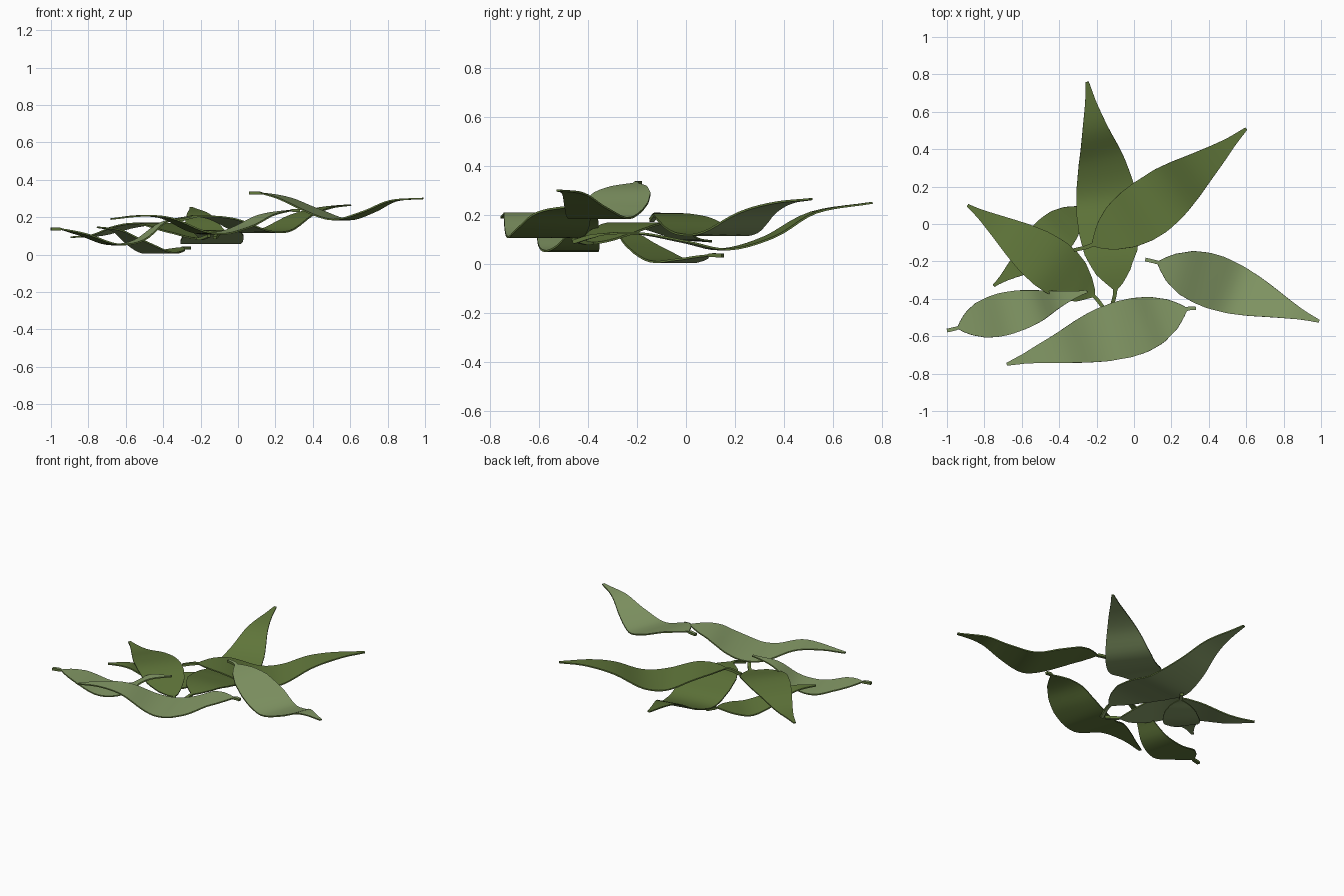
import bpy, bmesh, math
from mathutils import Vector

if "Cube" in bpy.data.objects:
    bpy.data.objects.remove(bpy.data.objects["Cube"])


def material(name, rgb):
    m = bpy.data.materials.new(name)
    m.diffuse_color = (*rgb, 1)
    m.use_nodes = True
    m.node_tree.nodes["Principled BSDF"].inputs["Base Color"].default_value = m.diffuse_color
    return m


TOP = material("leaf top green", (0.115, 0.178, 0.042))
UNDER = material("leaf underside green", (0.235, 0.325, 0.135))

# Relative half width of the blade, from its base to its pointed tip
PROFILE = [(0, .07), (.03, .28), (.08, .55), (.17, .84), (.27, .97), (.36, 1), (.48, .92),
           (.6, .74), (.75, .46), (.9, .18), (1, .05)]


def width_at(t):
    for (a, wa), (b, wb) in zip(PROFILE, PROFILE[1:]):
        if t <= b:
            return wa + (wb - wa) * (t - a) / (b - a)
    return PROFILE[-1][1]


def spline(points, n=5):
    """Smooth path through the points; also returns the sample where the blade starts."""
    p = [Vector(q) for q in points]
    p = [2 * p[0] - p[1]] + p + [2 * p[-1] - p[-2]]
    out = []
    for i in range(1, len(p) - 2):
        a, b, c, d = p[i - 1:i + 3]
        for k in range(n):
            t = k / n
            out.append(.5 * (2 * b + (c - a) * t + (2 * a - 5 * b + 4 * c - d) * t * t
                             + (3 * b - a - 3 * c + d) * t ** 3))
    return out + [p[-2]], n


def leaf(name, points, half, flipped=False):
    path, start = spline(points)
    # arc length along the blade only
    run = [0.0]
    for a, b in zip(path, path[1:]):
        run.append(run[-1] + (b - a).length)
    blade = run[-1] - run[start]
    bm = bmesh.new()
    cols = (-1, -.5, 0, .5, 1)
    rows = []
    for i, c in enumerate(path):
        tangent = (path[min(i + 1, len(path) - 1)] - path[max(i - 1, 0)]).normalized()
        side = Vector((-tangent.y, tangent.x, 0)).normalized()
        normal = tangent.cross(side)
        if i < start:                       # narrow, thicker stem
            w, th = .010, .008
        else:
            w, th = max(.008, half * width_at((run[i] - run[start]) / blade)), .004
        rows.append([[bm.verts.new(c + side * w * s + normal * th * f) for s in cols]
                     for f in (1, -1)])
    top, low = (1, 0) if flipped else (0, 1)

    def face(vs, mat):
        f = bm.faces.new(vs)
        f.material_index = mat

    for (t0, b0), (t1, b1) in zip(rows, rows[1:]):
        for j in range(4):
            face((t0[j], t0[j + 1], t1[j + 1], t1[j]), top)
            face((b0[j], b1[j], b1[j + 1], b0[j + 1]), low)
        face((t0[0], t1[0], b1[0], b0[0]), 0)
        face((t0[4], b0[4], b1[4], t1[4]), 0)
    for t, b in (rows[0], rows[-1]):        # end caps
        face(t + b[::-1], 0)
    bmesh.ops.recalc_face_normals(bm, faces=bm.faces)
    me = bpy.data.meshes.new(name)
    bm.to_mesh(me)
    bm.free()
    me.materials.append(TOP)
    me.materials.append(UNDER)
    ob = bpy.data.objects.new(name, me)
    bpy.context.collection.objects.link(ob)
    bpy.context.view_layer.objects.active = ob
    ob.select_set(True)
    bpy.ops.object.shade_smooth_by_angle(angle=math.radians(40))
    ob.select_set(False)


# Leaves lying face up: stem end, blade base, then the midrib out to the tip
leaf("back_leaf", [(-.125, -.46, .09), (-.10, -.35, .12), (-.12, -.19, .125), (-.135, 0, .09),
                   (-.15, .16, .06), (-.175, .34, .11), (-.21, .52, .21), (-.25, .76, .25)], .168)
leaf("back_right_leaf", [(-.32, -.14, .18), (-.22, -.11, .205), (-.08, -.02, .19), (.08, .085, .125),
                         (.2, .18, .13), (.34, .29, .21), (.47, .395, .25), (.6, .51, .265)], .158)
leaf("left_leaf", [(-.155, -.46, .10), (-.215, -.385, .085), (-.31, -.32, .12), (-.45, -.21, .165),
                   (-.6, -.1, .15), (-.75, .005, .105), (-.89, .10, .093)], .142)
leaf("small_left_leaf", [(-.26, .15, .035), (-.30, .09, .035), (-.36, .015, .018), (-.44, -.07, .012),
                         (-.56, -.18, .075), (-.65, -.25, .13), (-.75, -.33, .146)], .115)

# Leaves lying face down
leaf("right_flipped_leaf", [(.06, -.19, .33), (.13, -.207, .327), (.25, -.25, .30), (.40, -.30, .235),
                            (.55, -.355, .187), (.7, -.41, .23), (.83, -.46, .288),
                            (.99, -.52, .30)], .145, True)
leaf("front_flipped_leaf", [(.33, -.45, .235), (.28, -.455, .235), (.15, -.5, .21), (.03, -.54, .15),
                            (-.1, -.575, .112), (-.22, -.61, .125), (-.38, -.66, .195),
                            (-.52, -.70, .207), (-.68, -.75, .19)], .155, True)
leaf("front_left_flipped_leaf", [(-1, -.57, .137), (-.94, -.555, .135), (-.82, -.515, .105),
                                 (-.67, -.475, .055), (-.53, -.44, .075), (-.4, -.40, .17),
                                 (-.25, -.36, .205)], .115, True)
